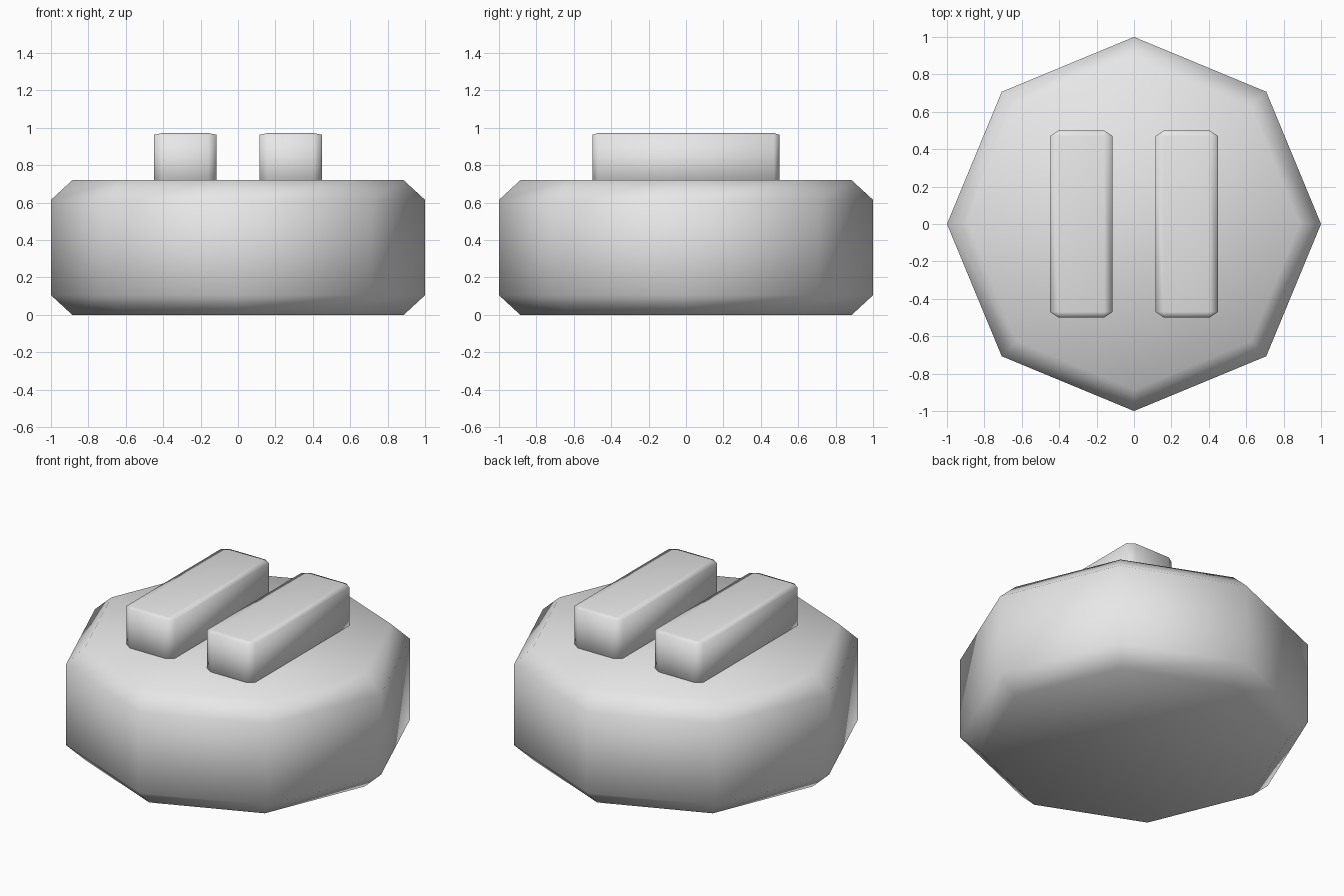
import bpy, bmesh
from math import sin, cos, pi

if "Cube" in bpy.data.objects:
    bpy.data.objects.remove(bpy.data.objects["Cube"], do_unlink=True)

# One plain grey for every part
grey = bpy.data.materials.new("light_grey")
grey.use_nodes = True
colour = (0.8, 0.8, 0.8, 1)
grey.diffuse_color = colour
grey.node_tree.nodes["Principled BSDF"].inputs["Base Color"].default_value = colour


def loft(name, rings):
    """Skin stacked outlines, cap both ends and shade smooth."""
    bm = bmesh.new()
    loops = [[bm.verts.new(p) for p in ring] for ring in rings]
    n = len(loops[0])
    for low, high in zip(loops, loops[1:]):
        for i in range(n):
            j = (i + 1) % n
            bm.faces.new((low[i], low[j], high[j], high[i]))
    bm.faces.new(loops[0][::-1])
    bm.faces.new(loops[-1])
    bmesh.ops.remove_doubles(bm, verts=bm.verts[:], dist=0.0001)
    bmesh.ops.recalc_face_normals(bm, faces=bm.faces[:])
    for face in bm.faces:
        face.smooth = True
    mesh = bpy.data.meshes.new(name)
    bm.to_mesh(mesh)
    bm.free()
    mesh.materials.append(grey)
    obj = bpy.data.objects.new(name, mesh)
    bpy.context.collection.objects.link(obj)
    return obj


def octagon(radius, z):
    return [(radius * cos(i * pi / 4), radius * sin(i * pi / 4), z) for i in range(8)]


def bar_outline(cx, z, inset):
    """Rectangle with chamfered corners, or its plain inner rectangle when inset."""
    hx, hy, bx, by = 0.168, 0.5, 0.045, 0.03
    ox, oy = (hx - bx, hy - by) if inset else (hx, hy)
    ix, iy = hx - bx, hy - by
    pts = [(ox, -iy), (ox, iy), (ix, oy), (-ix, oy),
           (-ox, iy), (-ox, -iy), (-ix, -oy), (ix, -oy)]
    return [(cx + x, y, z) for x, y in pts]


# Eight-sided body with chamfered rims
loft("body", [octagon(r, z) for r, z in
              ((0.886, 0), (1, 0.105), (1, 0.615), (0.886, 0.72))])

# Two raised bars, seated slightly into the body
for side, name in ((1, "left_bar"), (-1, "right_bar")):
    loft(name, [bar_outline(side * 0.282, z, inset) for z, inset in
                ((0.652, True), (0.66, False), (0.963, False), (0.972, True))])
